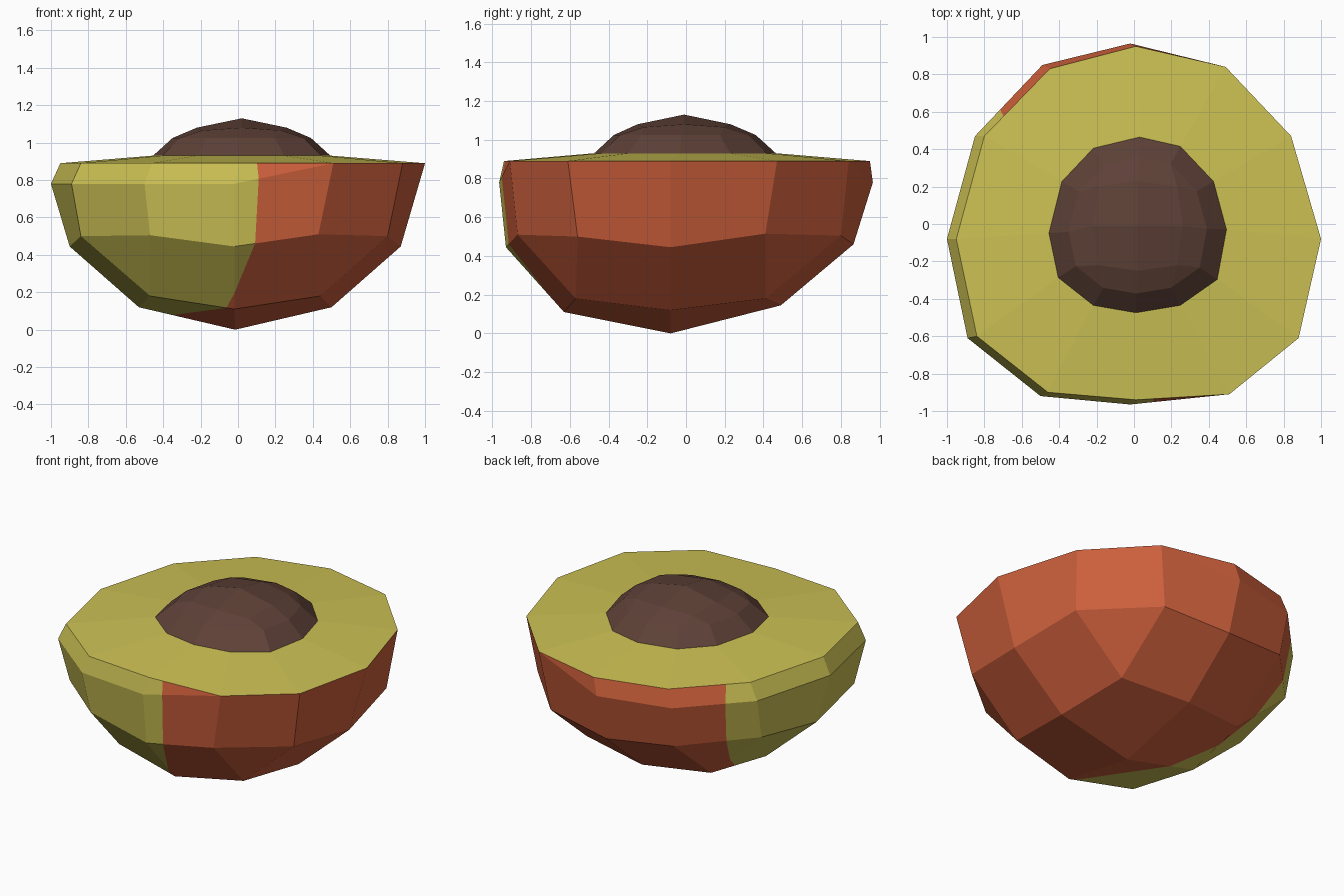
import bpy, bmesh
from mathutils import Vector

if "Cube" in bpy.data.objects:
    bpy.data.objects.remove(bpy.data.objects["Cube"])


def material(name, rgb):
    lin = [((c / 255 + 0.055) / 1.055) ** 2.4 for c in rgb]
    m = bpy.data.materials.new(name)
    m.diffuse_color = (*lin, 1)
    m.use_nodes = True
    m.node_tree.nodes["Principled BSDF"].inputs["Base Color"].default_value = m.diffuse_color
    return m


GREEN = material("yellow_green", (204, 193, 84))
RED = material("red_skin", (206, 96, 60))
BROWN = material("pit_brown", (94, 65, 55))


def face(bm, *verts):
    """Make a face, dropping repeated corners."""
    vs = list(dict.fromkeys(verts))
    if len(vs) > 2:
        bm.faces.new(vs)


def bridge(bm, a, b):
    for i in range(12):
        j = (i + 1) % 12
        face(bm, a[i], a[j], b[j], b[i])


def cap(bm, ring, mids, corners, tip):
    """Close a 12-sided ring with a rounded 3x3 grid of points."""
    for q in range(4):
        a, b, c, d = (ring[(3 * q + k) % 12] for k in range(4))
        m, n, k = mids[q], mids[(q + 1) % 4], corners[q]
        face(bm, a, b, k, m)
        face(bm, b, c, k)
        face(bm, c, d, n, k)
        face(bm, m, k, n, tip)


def finish(bm, name, mats):
    bmesh.ops.recalc_face_normals(bm, faces=bm.faces[:])
    me = bpy.data.meshes.new(name)
    for m in mats:
        me.materials.append(m)
    bm.to_mesh(me)
    bm.free()
    ob = bpy.data.objects.new(name, me)
    bpy.context.collection.objects.link(ob)


# Fruit half: rounded lower shell, tilted cut, shallow cone of flesh
bm = bmesh.new()
V = lambda pts: [bm.verts.new(p) for p in pts]
lower = V([(.87, -.08, .445), (.8, .41, .515), (.43, .8, .505), (-.02, .865, .46),
           (-.47, .8, .505), (-.84, .41, .515), (-.9, -.08, .445), (-.84, -.56, .5),
           (-.47, -.87, .505), (-.02, -.93, .445), (.43, -.87, .51), (.8, -.56, .5)])
upper = V([(1, -.08, .89), (.84, .47, .89), (.49, .84, .89), (-.02, .965, .78),
           (-.49, .85, .78), (-.85, .47, .78), (-1, -.08, .78), (-.89, -.61, .78),
           (-.5, -.92, .78), (-.02, -.965, .78), (.51, -.91, .89), (.88, -.61, .89)])
rim = upper[:3] + V([(x, y, .89) for x, y in (
    (.01, .95), (-.45, .83), (-.8, .47), (-.95, -.08), (-.84, -.6), (-.46, -.9),
    (.01, -.94))]) + upper[10:]
PIT = [(.5, -.03), (.43, .23), (.25, .42), (.03, .47), (-.22, .41), (-.39, .23),
       (-.46, -.05), (-.41, -.29), (-.22, -.44), (.01, -.48), (.25, -.44), (.45, -.3)]
inner = V([(x, y, .93) for x, y in PIT])
mids = V([(.5, -.08, .12), (-.02, .49, .145), (-.53, -.08, .12), (-.02, -.63, .11)])
corners = V([(.44, .41, .18), (-.47, .41, .18), (-.47, -.57, .18), (.44, -.57, .18)])
cap(bm, lower, mids, corners, V([(-.015, -.08, 0)])[0])
bridge(bm, lower, upper)
bridge(bm, upper, rim)
bridge(bm, rim, inner)
face(bm, *inner)

# Red blush: split the skin along an upright slanted plane
bmesh.ops.recalc_face_normals(bm, faces=bm.faces[:])
skin = [f for f in bm.faces if f.normal.z < .9]
geom = skin + list({e for f in skin for e in f.edges}) + list({v for f in skin for v in f.verts})
point, normal = Vector((.11, -.95, 0)), Vector((1.55, .82, 0))
bmesh.ops.bisect_plane(bm, geom=geom, dist=1e-5, plane_co=point, plane_no=normal)
bm.normal_update()
for f in bm.faces:
    red = f.normal.z < .9 and (f.calc_center_median() - point).dot(normal) > 0
    f.material_index = int(red)
finish(bm, "fruit_half", [GREEN, RED])

# Pit: faceted dome
bm = bmesh.new()
base = V([(x, y, .925) for x, y in PIT])
ring = V([(.02 + (x - .02) * .77, -.01 + (y + .01) * .77, 1.025) for x, y in PIT])
mids = V([(.26, -.01, 1.08), (.02, .23, 1.08), (-.22, -.01, 1.08), (.02, -.25, 1.08)])
corners = V([(.02 + a * .21, -.01 + b * .21, 1.065) for a, b in
             ((1, 1), (-1, 1), (-1, -1), (1, -1))])
bridge(bm, base, ring)
cap(bm, ring, mids, corners, V([(.02, -.01, 1.13)])[0])
face(bm, *base)
finish(bm, "pit", [BROWN])
